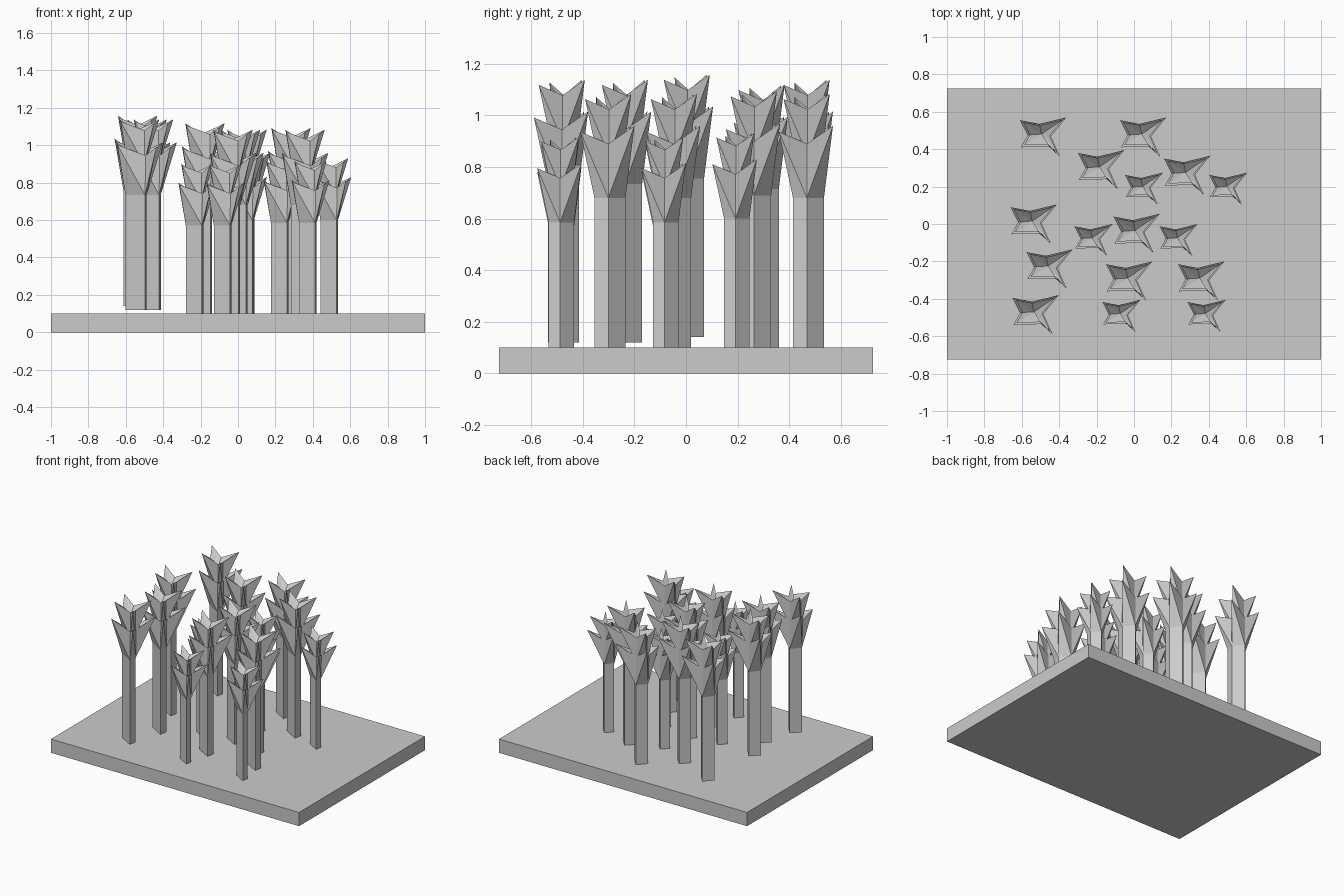
import bpy, bmesh
from mathutils import Vector

if "Cube" in bpy.data.objects:
    bpy.data.objects.remove(bpy.data.objects["Cube"])

# Base slab
bpy.ops.mesh.primitive_cube_add(size=1, location=(0, 0, 0.05))
base = bpy.context.object
base.name = "base_slab"
base.scale = (2, 1.45, 0.1)

# Stem corners and leaf tips, alternating clockwise from the right corner
CORNERS = [(0.042, -0.016), (0.033, -0.07), (-0.072, -0.01), (-0.015, 0.05)]
TIPS = [(0.095, -0.125, 0.257), (-0.115, -0.075, 0.267),
        (-0.12, 0.07, 0.28), (0.128, 0.085, 0.28)]


def finish(bm, name):
    bmesh.ops.recalc_face_normals(bm, faces=bm.faces)
    mesh = bpy.data.meshes.new(name)
    bm.to_mesh(mesh)
    bm.free()
    return mesh


def stem_mesh(length):
    bm = bmesh.new()
    low = [bm.verts.new((x, y, -length)) for x, y in CORNERS]
    top = [bm.verts.new((x, y, 0)) for x, y in CORNERS]
    bm.faces.new(low)
    bm.faces.new(top)
    for i in range(4):
        j = (i + 1) % 4
        bm.faces.new((low[i], low[j], top[j], top[i]))
    return finish(bm, "stem")


def crown_mesh():
    # Four-pointed star cup: narrow foot, flared tips, sunken middle
    bm = bmesh.new()
    foot = [bm.verts.new((x, y, 0)) for x, y in CORNERS]
    notch = [bm.verts.new((x * 1.1, y * 1.0, 0.21)) for x, y in CORNERS]
    tips = [bm.verts.new(t) for t in TIPS]
    middle = bm.verts.new((-0.005, -0.005, 0.165))
    bm.faces.new(foot)
    for i in range(4):
        j = (i + 1) % 4
        bm.faces.new((foot[i], foot[j], tips[i]))
        bm.faces.new((foot[i], tips[i], notch[i]))
        bm.faces.new((foot[j], notch[j], tips[i]))
        bm.faces.new((notch[i], tips[i], middle))
        bm.faces.new((tips[i], notch[j], middle))
    return finish(bm, "crown")


STEM, CROWN = stem_mesh(0.615), crown_mesh()


def place(name, mesh, loc, scale):
    ob = bpy.data.objects.new(name, mesh)
    ob.location = loc
    ob.scale = (scale,) * 3
    bpy.context.collection.objects.link(ob)


# Plants: x, y, height of stem top
LARGE = [(-0.49, 0.485, 0.735), (0.045, 0.485, 0.68), (-0.18, 0.31, 0.715),
         (0.28, 0.28, 0.69), (-0.54, 0.02, 0.755), (0.01, -0.03, 0.68),
         (-0.455, -0.22, 0.735), (-0.03, -0.285, 0.68), (0.355, -0.285, 0.68),
         (-0.53, -0.465, 0.735)]
SMALL = [(0.05, 0.205, 0.6), (0.5, 0.205, 0.6), (-0.22, -0.07, 0.57),
         (0.235, -0.07, 0.585), (-0.07, -0.475, 0.57), (0.385, -0.475, 0.585)]

for scale, plants in ((1.0, LARGE), (0.82, SMALL)):
    for x, y, z in plants:
        p = Vector((x, y, z))
        place("stem", STEM, p, scale)
        place("lower_crown", CROWN, p, scale)
        place("upper_crown", CROWN, p + Vector((0, 0, 0.165 * scale)), scale * 0.85)
